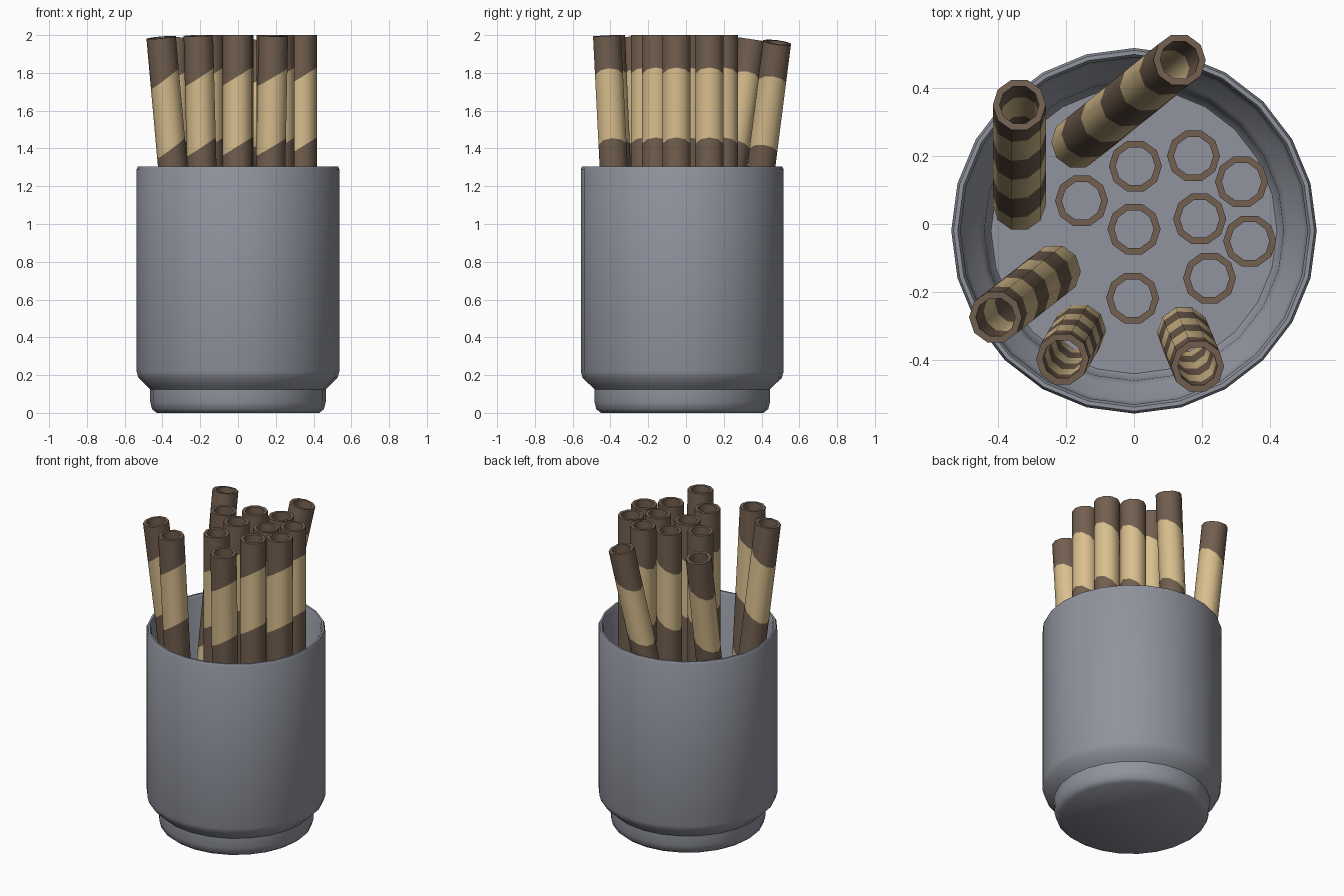
import bpy, bmesh, math
from mathutils import Vector

cube = bpy.data.objects.get("Cube")
if cube:
    bpy.data.objects.remove(cube, do_unlink=True)


def material(name, rgb):
    m = bpy.data.materials.new(name)
    m.use_nodes = True
    m.diffuse_color = (*rgb, 1)
    m.node_tree.nodes["Principled BSDF"].inputs["Base Color"].default_value = (*rgb, 1)
    return m


grey = material("grey glaze", (0.28, 0.295, 0.34))
brown = material("chocolate brown", (0.17, 0.115, 0.08))
tan = material("wafer tan", (0.69, 0.52, 0.27))


def lathe(profile, sides, closed=False):
    """Revolve (radius, height) points around z."""
    bm = bmesh.new()
    rings = []
    for r, z in profile:
        if r == 0:
            rings.append([bm.verts.new((0, 0, z))] * sides)
        else:
            rings.append([bm.verts.new((r * math.cos(a), r * math.sin(a), z))
                          for a in (math.tau * i / sides for i in range(sides))])
    pairs = list(zip(rings, rings[1:]))
    if closed:
        pairs.append((rings[-1], rings[0]))
    for lo, hi in pairs:
        for i in range(sides):
            j = (i + 1) % sides
            bm.faces.new(dict.fromkeys((lo[i], lo[j], hi[j], hi[i])))
    bmesh.ops.recalc_face_normals(bm, faces=bm.faces)
    return bm


def finish(bm, name, mats):
    mesh = bpy.data.meshes.new(name)
    bm.to_mesh(mesh)
    bm.free()
    ob = bpy.data.objects.new(name, mesh)
    bpy.context.collection.objects.link(ob)
    for m in mats:
        mesh.materials.append(m)
    bpy.ops.object.select_all(action="DESELECT")
    ob.select_set(True)
    bpy.context.view_layer.objects.active = ob
    bpy.ops.object.shade_smooth_by_angle(angle=math.radians(40))
    return ob


# Jar: stepped foot, straight wall, rounded rim, hollow inside
outer = [(0, 0), (0.43, 0), (0.455, 0.02), (0.465, 0.06), (0.465, 0.125),
         (0.48, 0.14), (0.527, 0.185), (0.537, 0.22), (0.537, 1.29), (0.53, 1.305)]
inner = [(0.518, 1.305), (0.51, 1.29), (0.51, 0.24), (0.50, 0.21), (0.455, 0.16),
         (0.44, 0.13), (0.435, 0.07), (0.42, 0.05), (0, 0.05)]
jar = finish(lathe(outer + inner, 24), "jar", [grey])
jar.location.y = -0.02

# Wafer tubes: open at both ends, with slanted colour bands
LENGTH, BAND, FIRST, SLANT = 1.94, 0.37, 0.22, 0.62
FLOOR = 2 - LENGTH


def wafer(name, foot, top):
    bm = lathe([(0.078, 0), (0.078, LENGTH), (0.058, LENGTH), (0.058, 0)], 10, closed=True)
    for k in range(5):
        bmesh.ops.bisect_plane(bm, geom=bm.verts[:] + bm.edges[:] + bm.faces[:],
                               plane_co=(0, 0, LENGTH - FIRST - k * BAND),
                               plane_no=(-SLANT, 0, 1))
    for f in bm.faces:
        c = f.calc_center_median()
        depth = LENGTH - c.z + SLANT * c.x
        f.material_index = math.floor((depth - FIRST) / BAND + 1) % 2
    ob = finish(bm, name, [brown, tan])
    # lean from the foot towards the top
    dx, dy = top[0] - foot[0], top[1] - foot[1]
    rise = math.sqrt(LENGTH ** 2 - dx * dx - dy * dy)
    ob.rotation_mode = "QUATERNION"
    ob.rotation_quaternion = Vector((0, 0, 1)).rotation_difference(Vector((dx, dy, rise)))
    ob.location = (*foot, FLOOR)


upright = [(-0.154, 0.068), (0.004, 0.17), (0.175, 0.2), (0.316, 0.124), (0.193, 0.015),
           (0.34, -0.05), (0.222, -0.159), (-0.004, -0.218), (0, -0.015)]
for i, p in enumerate(upright):
    wafer(f"upright_wafer_{i + 1}", p, p)

leaning = [((-0.337, 0.057), (-0.337, 0.35)), ((-0.166, 0.24), (0.134, 0.482)),
           ((-0.234, -0.138), (-0.407, -0.274)), ((-0.16, -0.312), (-0.21, -0.397)),
           ((0.146, -0.32), (0.187, -0.418))]
for i, (foot, top) in enumerate(leaning):
    wafer(f"leaning_wafer_{i + 1}", foot, top)
